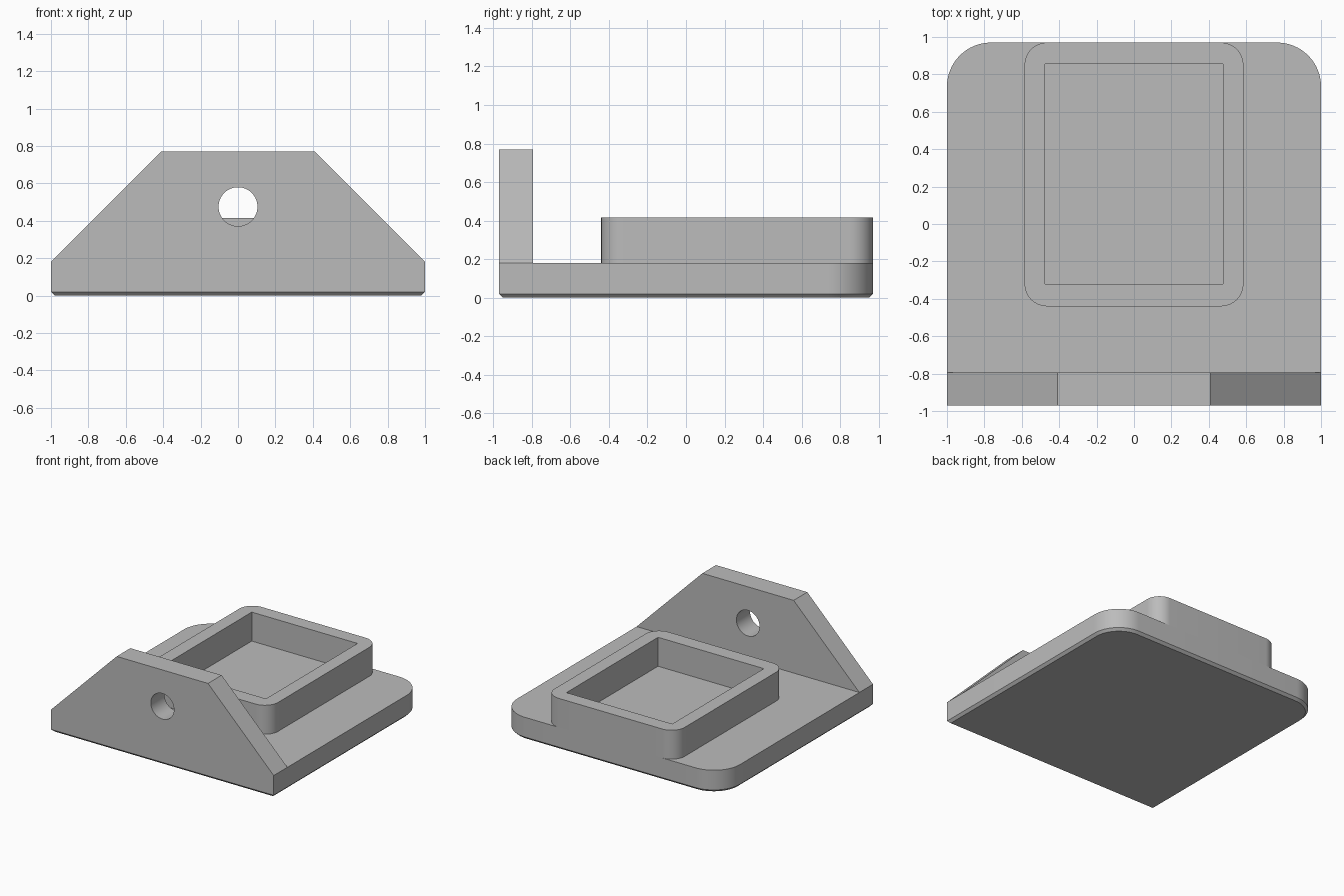
import bpy
import bmesh
import math

default = bpy.data.objects.get("Cube")
if default:
    bpy.data.objects.remove(default, do_unlink=True)

GREY = (0.5, 0.5, 0.5, 1)
grey = bpy.data.materials.new("plain grey")
grey.use_nodes = True
grey.diffuse_color = GREY
grey.node_tree.nodes["Principled BSDF"].inputs["Base Color"].default_value = GREY

HALF_X, HALF_Y = 1.0, 0.97
BASE_TOP, TRAY_TOP, WALL_TOP = 0.18, 0.415, 0.77
CHAMFER = 0.02


def outline(half_x, front, back, r_front, r_back, steps=16):
    """Counter-clockwise rectangle in plan with rounded front and back corners."""
    points = []
    corners = [(-1, front, r_front), (1, front, r_front), (1, back, r_back), (-1, back, r_back)]
    for i, (side, y, r) in enumerate(corners):
        if r == 0:
            points.append((side * half_x, y))
            continue
        cx, cy = side * (half_x - r), y + (r if y == front else -r)
        for s in range(steps + 1):
            a = math.pi + (i + s / steps) * math.pi / 2
            points.append((cx + r * math.cos(a), cy + r * math.sin(a)))
    return points


def loft(name, rings):
    """Closed solid through rings of matching 3D points."""
    bm = bmesh.new()
    loops = [[bm.verts.new(p) for p in ring] for ring in rings]
    for low, high in zip(loops, loops[1:]):
        for i in range(len(low)):
            j = (i + 1) % len(low)
            bm.faces.new((low[i], low[j], high[j], high[i]))
    bm.faces.new(loops[0][::-1])
    bm.faces.new(loops[-1])
    bmesh.ops.recalc_face_normals(bm, faces=bm.faces)
    mesh = bpy.data.meshes.new(name)
    bm.to_mesh(mesh)
    bm.free()
    mesh.materials.append(grey)
    obj = bpy.data.objects.new(name, mesh)
    bpy.context.collection.objects.link(obj)
    return obj


def at_height(points, z):
    return [(x, y, z) for x, y in points]


def activate(obj):
    bpy.ops.object.select_all(action="DESELECT")
    obj.select_set(True)
    bpy.context.view_layer.objects.active = obj


def cut(obj, cutter):
    mod = obj.modifiers.new("cut", "BOOLEAN")
    mod.operation = "DIFFERENCE"
    mod.solver = "EXACT"
    mod.object = cutter
    activate(obj)
    bpy.ops.object.modifier_apply(modifier=mod.name)
    bpy.data.objects.remove(cutter, do_unlink=True)


# Base plate: rounded back corners, chamfered underside
full = outline(HALF_X, -HALF_Y, HALF_Y, 0, 0.235)
inset = outline(HALF_X - CHAMFER, -HALF_Y + CHAMFER, HALF_Y - CHAMFER, 0, 0.235 - CHAMFER)
base = loft("base_plate", [at_height(inset, 0), at_height(full, CHAMFER), at_height(full, BASE_TOP)])

# Raised tray, open down to the base plate
rim = outline(0.585, -0.44, HALF_Y, 0.12, 0.12)
tray = loft("tray_wall", [at_height(rim, BASE_TOP), at_height(rim, TRAY_TOP)])
pocket = outline(0.475, -0.32, 0.855, 0, 0)
cut(tray, loft("pocket_cutter", [at_height(pocket, 0.1), at_height(pocket, 0.5)]))

# Upright front plate with sloping shoulders and a round hole
profile = [(-HALF_X, BASE_TOP), (HALF_X, BASE_TOP), (0.41, WALL_TOP), (-0.41, WALL_TOP)]
front = loft("front_plate", [[(x, y, z) for x, z in profile] for y in (-HALF_Y, -0.795)])
bpy.ops.mesh.primitive_cylinder_add(vertices=64, radius=0.104, depth=0.6,
                                    location=(0, -0.88, 0.475), rotation=(math.pi / 2, 0, 0))
cut(front, bpy.context.object)

for part in (base, tray, front):
    activate(part)
    bpy.ops.object.shade_smooth_by_angle(angle=math.radians(20))
